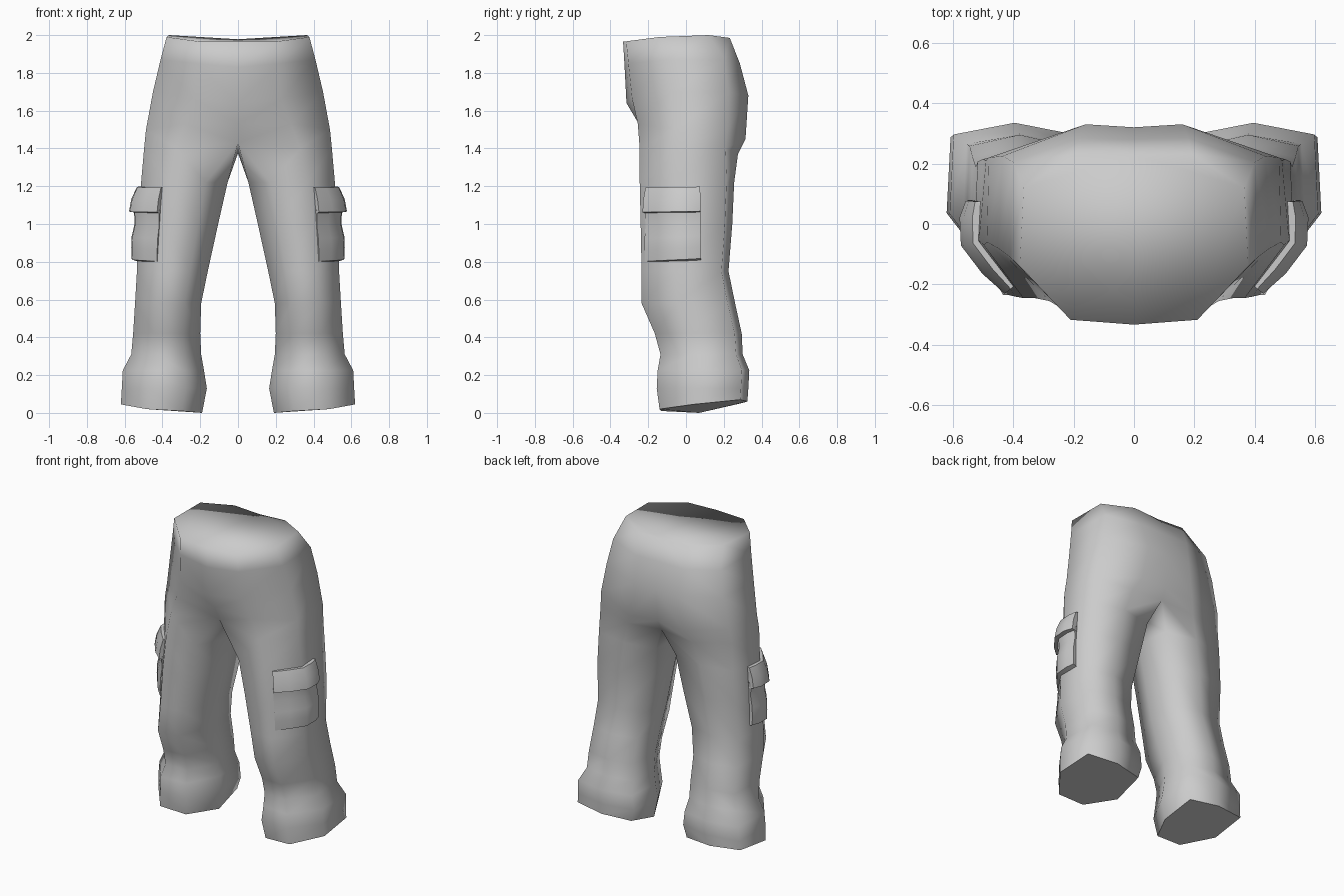
import bpy, bmesh

if "Cube" in bpy.data.objects:
    bpy.data.objects.remove(bpy.data.objects["Cube"])

# One plain cloth colour
cloth = bpy.data.materials.new("grey_cloth")
cloth.use_nodes = True
GREY = (0.6, 0.6, 0.6, 1)
cloth.diffuse_color = GREY
cloth.node_tree.nodes["Principled BSDF"].inputs["Base Color"].default_value = GREY


def finish(bm, name):
    """Turn a left half into a mirrored, smooth object."""
    bmesh.ops.recalc_face_normals(bm, faces=bm.faces[:])
    me = bpy.data.meshes.new(name)
    bm.to_mesh(me)
    bm.free()
    me.materials.append(cloth)
    ob = bpy.data.objects.new(name, me)
    bpy.context.collection.objects.link(ob)
    mirror = ob.modifiers.new("mirror", 'MIRROR')
    mirror.use_clip = True
    return ob


def bridge(bm, a, b, closed):
    n = len(a)
    for i in range(n if closed else n - 1):
        j = (i + 1) % n
        bm.faces.new((a[i], a[j], b[j], b[i]))


# ---- Trousers: left leg rings, then half rings round the hips ----
# Ring order: front inner, front outer, outer front, outer back, back, inner back, inner
SECTION = [(.25, .02), (.68, 0), (1, .38), (.97, .92), (.5, 1), (.04, .92), (0, .45)]
HEM_Z = [.01, .02, .045, .07, .06, .05, 0]
# z, inner x, outer x, front y, back y
LEG = [
    (0, .19, .62, -.14, .325),
    (.13, .165, .615, -.155, .33),
    (.225, .18, .61, -.15, .335),
    (.31, .195, .565, -.135, .30),
    (.42, .20, .555, -.165, .295),
    (.58, .195, .545, -.235, .26),
    (.75, .16, .535, -.235, .225),
    (1.0, .105, .53, -.24, .245),
    (1.22, .055, .513, -.245, .255),
]
CROTCH = [(0, -.20, 1.43), (.33, -.245, 1.4), (.497, -.07, 1.4), (.49, .21, 1.4),
          (.24, .275, 1.37), (0, .265, 1.39), (0, .03, 1.375)]
# Front centre, front, outer front, outer back, back, back centre
HIPS = [
    [(0, -.25, 1.53), (.28, -.255, 1.53), (.487, -.06, 1.5), (.48, .22, 1.5),
     (.2, .315, 1.45), (0, .30, 1.46)],
    [(0, -.315, 1.64), (.23, -.285, 1.66), (.45, -.08, 1.7), (.435, .225, 1.7),
     (.16, .33, 1.68), (0, .32, 1.68)],
    [(0, -.325, 1.83), (.22, -.305, 1.85), (.41, -.11, 1.87), (.40, .205, 1.87),
     (.18, .285, 1.85), (0, .28, 1.85)],
    [(0, -.333, 1.965), (.21, -.317, 1.967), (.378, -.14, 1.99), (.365, .12, 2.0),
     (.19, .232, 1.985), (0, .228, 1.978)],
]

bm = bmesh.new()
rings = []
for k, (z, x0, x1, y0, y1) in enumerate(LEG):
    rings.append([bm.verts.new((x0 + u * (x1 - x0), y0 + v * (y1 - y0),
                                HEM_Z[i] if k == 0 else z))
                  for i, (u, v) in enumerate(SECTION)])
rings.append([bm.verts.new(p) for p in CROTCH])
for a, b in zip(rings, rings[1:]):
    bridge(bm, a, b, True)

hem = bm.faces.new(rings[0])
lower = rings[-1][:6]
for pts in HIPS:
    upper = [bm.verts.new(p) for p in pts]
    bridge(bm, lower, upper, False)
    lower = upper
bm.faces.new(lower)  # waist cap

for f in bm.faces:
    f.smooth = True
hem.smooth = False
for e in hem.edges:
    e.smooth = False
finish(bm, "trousers")


# ---- Side pockets: a wrapped panel, thickness given row by row ----
# x, y, outward direction, thickness factor
COLUMNS = [(.40, -.20, .6, -.8, -.2), (.40, -.207, .6, -.8, .7), (.455, -.14, .75, -.6, 1),
           (.515, -.06, .95, -.3, 1), (.517, .02, 1, 0, 1), (.513, .075, 1, 0, .7),
           (.513, .07, 1, 0, -.2)]


def pocket(name, rows, sag):
    bm = bmesh.new()
    grid = []
    for z, off in rows:
        row = []
        for i, (x, y, nx, ny, k) in enumerate(COLUMNS):
            d = off * k
            lean = (1.2 - z) * .04
            row.append(bm.verts.new((x + lean + nx * d, y + ny * d * .8 + lean * .3,
                                     z + sag * (i - 3) / 3)))
        grid.append(row)
    for a, b in zip(grid, grid[1:]):
        bridge(bm, a, b, False)
    for f in bm.faces:
        f.smooth = True
    ob = finish(bm, name)
    for o in bpy.context.selected_objects:
        o.select_set(False)
    ob.select_set(True)
    bpy.context.view_layer.objects.active = ob
    bpy.ops.object.shade_smooth_by_angle(angle=0.9)


pocket("pocket_bags", [(1.09, -.01), (1.08, .03), (1.0, .022), (.93, .035), (.87, .035),
                       (.81, .03), (.80, -.01)], .012)
pocket("pocket_flaps", [(1.195, -.01), (1.195, .018), (1.13, .045), (1.065, .055),
                        (1.055, -.01)], .004)
